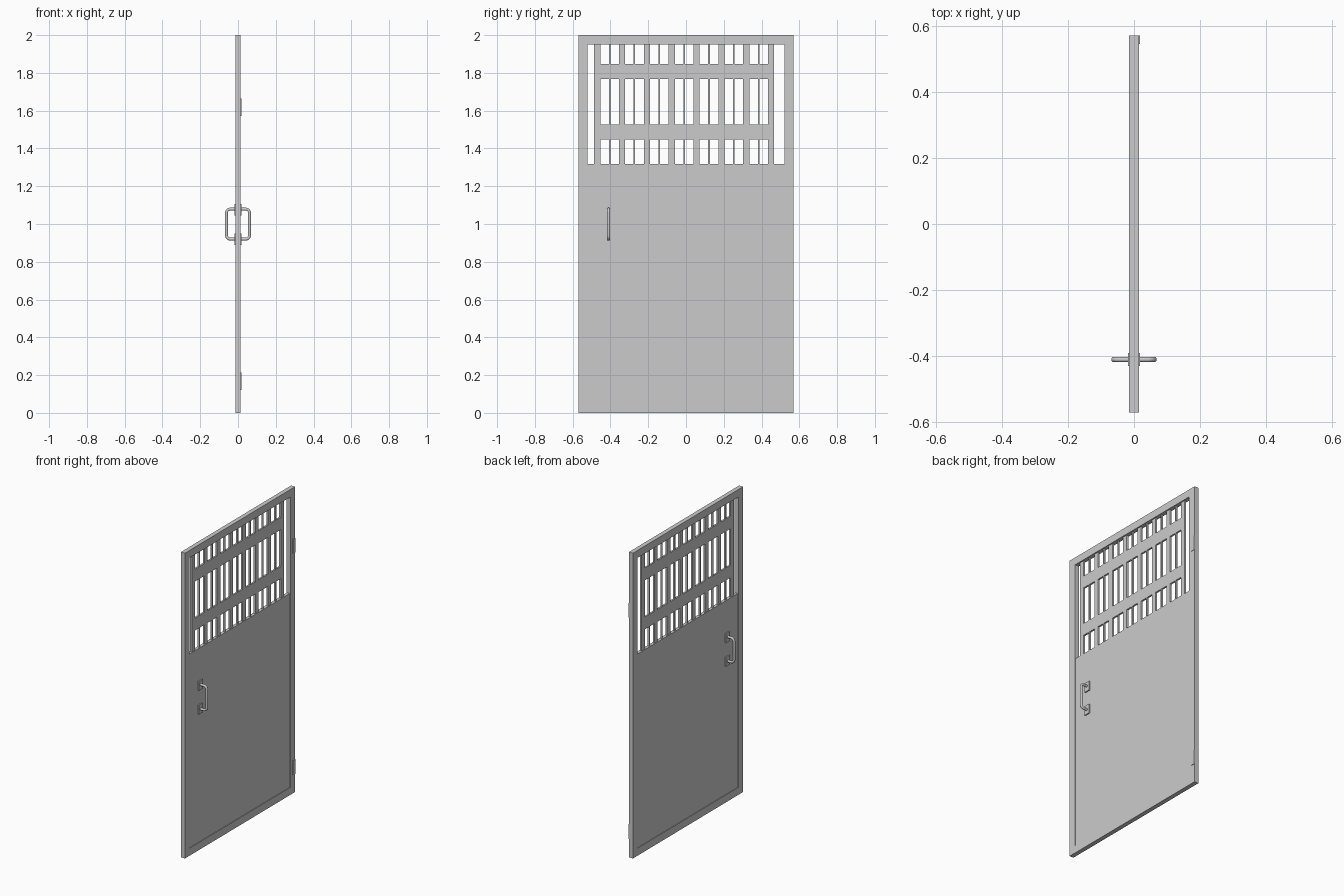
import bpy
import bmesh
import math
from mathutils import Matrix, Vector

cube = bpy.data.objects.get("Cube")
if cube:
    bpy.data.objects.remove(cube)

metal = bpy.data.materials.new("grey_metal")
metal.use_nodes = True
metal.diffuse_color = (0.6, 0.6, 0.6, 1)
metal.node_tree.nodes["Principled BSDF"].inputs["Base Color"].default_value = (0.6, 0.6, 0.6, 1)


def boxes(name, spans):
    """One object from boxes given as (x0, x1, y0, y1, z0, z1)."""
    bm = bmesh.new()
    for x0, x1, y0, y1, z0, z1 in spans:
        centre = Vector((x0 + x1, y0 + y1, z0 + z1)) / 2
        size = (x1 - x0, y1 - y0, z1 - z0, 1)
        bmesh.ops.create_cube(bm, size=1, matrix=Matrix.Translation(centre) @ Matrix.Diagonal(size))
    mesh = bpy.data.meshes.new(name)
    bm.to_mesh(mesh)
    bm.free()
    mesh.materials.append(metal)
    obj = bpy.data.objects.new(name, mesh)
    bpy.context.collection.objects.link(obj)
    return obj


HALF_W, HEIGHT, RIM = 0.57, 2.0, 0.049
FRAME, PANEL, BAR = 0.0145, 0.0105, 0.006   # half thicknesses
INNER, SILL, HEAD = HALF_W - RIM, 1.318, HEIGHT - RIM

# Outer frame
boxes("door_frame", [
    (-FRAME, FRAME, -HALF_W, -INNER, 0, HEIGHT),
    (-FRAME, FRAME, INNER, HALF_W, 0, HEIGHT),
    (-FRAME, FRAME, -INNER, INNER, 0, RIM),
    (-FRAME, FRAME, -INNER, INNER, HEAD, HEIGHT),
])

# Solid lower panel
boxes("lower_panel", [(-PANEL, PANEL, -INNER, INNER, RIM, SILL)])

# Window grille: wide uprights, thin uprights between them, two cross bars
PITCH, FIRST = 0.1315, -0.47
for name, count, start, half in (("wide_bars", 8, FIRST, 0.0165),
                                 ("thin_bars", 7, FIRST + PITCH / 2, 0.004)):
    centres = [start + i * PITCH for i in range(count)]
    boxes(name, [(-BAR, BAR, y - half, y + half, SILL, HEAD) for y in centres])
boxes("cross_bars", [(-BAR, BAR, -0.486, 0.467, z - 0.04, z + 0.04) for z in (1.487, 1.808)])

# Hinge plates on the left face
boxes("hinge_plates", [(FRAME - 0.002, 0.018, 0.545, 0.57, z, z + 0.094) for z in (0.121, 1.571)])

# Pull handle with two mounting plates on each side
HANDLE_Y, LOW, HIGH, REACH, BEND = -0.41, 0.92, 1.079, 0.061, 0.02
for side, label in ((1, "left"), (-1, "right")):
    boxes(label + "_handle_plates", [
        (min(0, side * 0.018), max(0, side * 0.018), HANDLE_Y - 0.02, HANDLE_Y + 0.02, z, z + 0.061)
        for z in (0.89, 1.045)])
    path = [(0.005, LOW)]
    for cz, a0 in ((LOW + BEND, -90), (HIGH - BEND, 0)):
        for step in range(6):
            a = math.radians(a0 + step * 18)
            path.append((REACH - BEND + BEND * math.cos(a), cz + BEND * math.sin(a)))
    path.append((0.005, HIGH))
    curve = bpy.data.curves.new(label + "_handle", "CURVE")
    curve.dimensions = "3D"
    curve.bevel_depth = 0.008
    curve.bevel_resolution = 3
    curve.use_fill_caps = True
    curve.materials.append(metal)
    spline = curve.splines.new("POLY")
    spline.points.add(len(path) - 1)
    for point, (x, z) in zip(spline.points, path):
        point.co = (side * x, HANDLE_Y, z, 1)
    spline.use_smooth = True
    bpy.context.collection.objects.link(bpy.data.objects.new(label + "_handle", curve))
